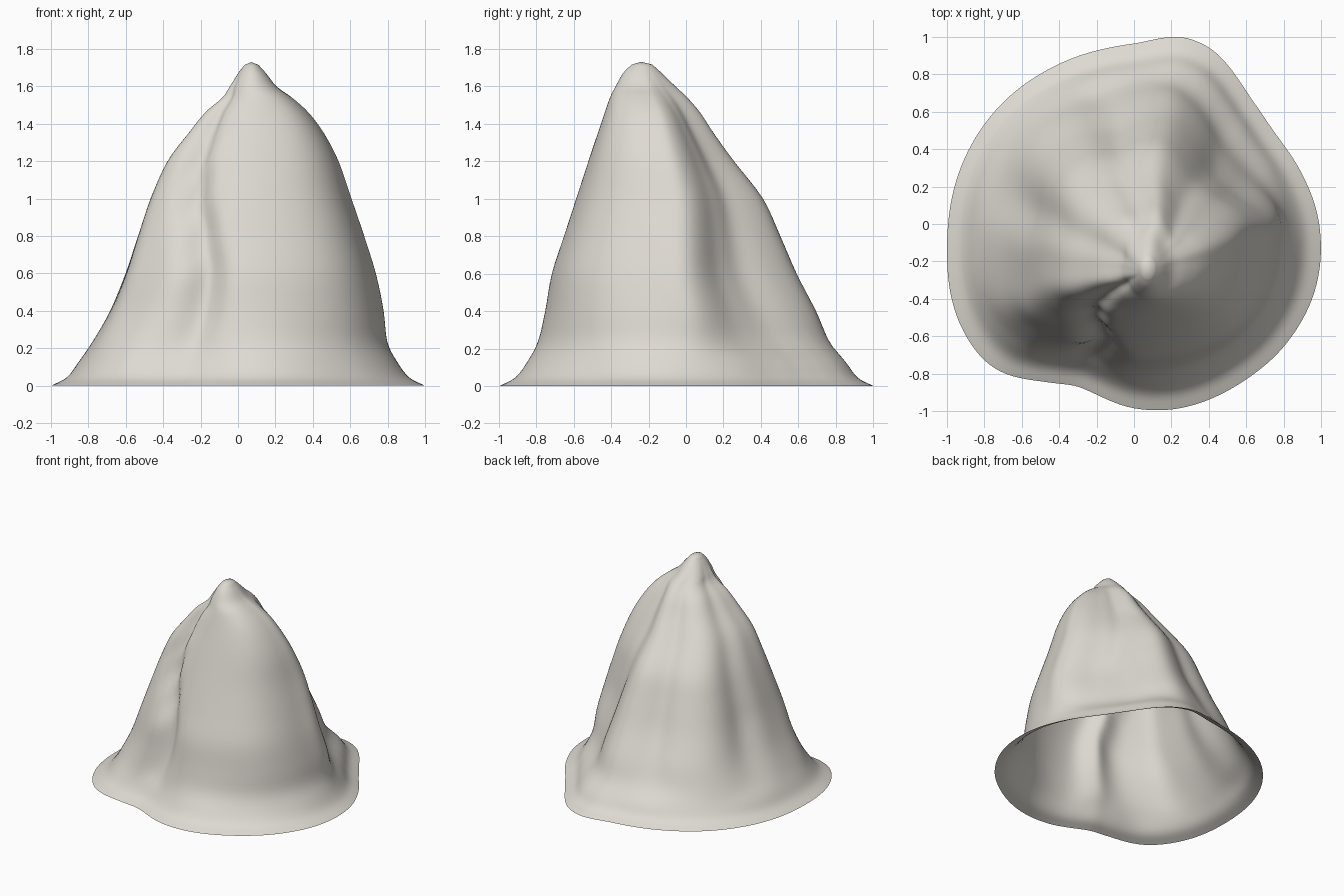
import bpy, bmesh, math

if "Cube" in bpy.data.objects:
    bpy.data.objects.remove(bpy.data.objects["Cube"])

# Outline of the brim seen from above: (angle in degrees, radius)
RIM = [(0, .99), (19, .93), (33, .897), (45, .912), (53, .947), (60, .99), (67, 1.025), (76, 1.03),
       (90, .965), (113, .945), (137, .955), (168, .98), (186, 1.005), (211, 1.075), (226, 1.072),
       (242, .96), (252, .92), (270, .985), (284, 1.015), (306, 1.025), (321, 1.035), (340, 1.03)]

# Body extents by height: (z, x min, x max, y min, y max)
BODY = [(.24, -.785, .785, -.785, .745), (.4, -.71, .76, -.75, .67), (.6, -.635, .715, -.715, .565),
        (.8, -.565, .655, -.65, .48), (1.0, -.49, .59, -.585, .39), (1.2, -.395, .525, -.52, .24),
        (1.35, -.275, .45, -.47, .135), (1.46, -.18, .37, -.433, .065), (1.54, -.085, .285, -.405, .0),
        (1.60, -.045, .205, -.375, -.06), (1.67, 0, .15, -.335, -.13), (1.715, .035, .11, -.29, -.18)]

# Folds: (angle, half width, relative depth, turn near the top); negative depth is a valley
FOLDS = [(5, 9, .04, 5), (24, 10, -.05, 8), (41, 20, -.2, 12), (78, 11, .06, 5), (104, 11, -.07, 5),
         (135, 14, .02, 0), (167, 16, -.12, 0), (190, 11, -.02, 0), (212, 11, .07, -8),
         (230, 13, .03, -18), (251, 9, -.13, -32), (318, 25, .05, 0)]


def hermite(pts, x):
    """Smooth curve through sorted (x, y) points."""
    for i in range(1, len(pts) - 2):
        if pts[i][0] <= x <= pts[i + 1][0]:
            break
    (x0, y0), (x1, y1), (x2, y2), (x3, y3) = pts[i - 1:i + 3]
    h = x2 - x1
    t = (x - x1) / h
    m1 = (y2 - y0) / (x2 - x0) * h
    m2 = (y3 - y1) / (x3 - x1) * h
    return ((2*t**3 - 3*t*t + 1) * y1 + (t**3 - 2*t*t + t) * m1
            + (3*t*t - 2*t**3) * y2 + (t**3 - t*t) * m2)


def ramp(lo, hi, v):
    """Smooth step from 0 at lo to 1 at hi."""
    t = min(1, max(0, (v - lo) / (hi - lo)))
    return t * t * (3 - 2 * t)


RIM_LOOP = ([(a - 360, r) for a, r in RIM[-2:]] + RIM + [(a + 360, r) for a, r in RIM[:3]])


def rim_radius(a):
    return hermite(RIM_LOOP, a)


def body_point(level, a):
    """Point on a folded elliptical cross-section."""
    z, x0, x1, y0, y1 = level
    f = min(1, max(0, (z - .05) / .45))
    t = math.radians(a)
    rx, ry = (x1 - x0) / 2, (y1 - y0) / 2
    r = 1 / math.hypot(math.cos(t) / rx, math.sin(t) / ry)
    fade = f * (1 - ramp(1.45, 1.73, z))
    turn = ramp(.5, 1.5, z)
    k = 1
    for fa, w, d, s in FOLDS:
        da = (a - fa - s * turn + 180) % 360 - 180
        k += d * fade * math.exp(-(da / w) ** 2)
    # low down, the body follows the shape of the brim
    k *= 1 + (1 - f) * (rim_radius(a) / .985 - 1)
    return ((x0 + x1) / 2 + r * k * math.cos(t), (y0 + y1) / 2 + r * k * math.sin(t), z)


def column(a):
    """Control points from the brim edge up to near the tip."""
    t = math.radians(a)
    R = rim_radius(a)
    pts = [(R * s * math.cos(t), R * s * math.sin(t), z)
           for s, z in ((1, 0), (.915, .045), (.85, .13))]
    return pts + [body_point(l, a) for l in BODY]


# Draped hollow cone: one open smooth sheet
N, SUB = 180, 4
bm = bmesh.new()
cols = []
for j in range(N):
    p = column(j * 360 / N)
    ext = [tuple(2 * u - v for u, v in zip(p[0], p[1]))] + p + \
          [tuple(2 * u - v for u, v in zip(p[-1], p[-2]))]
    line = []
    for s in range((len(p) - 1) * SUB + 1):
        co = [hermite([(i - 1, q[k]) for i, q in enumerate(ext)], s / SUB) for k in range(3)]
        co[2] = max(0, co[2])
        line.append(bm.verts.new(co))
    cols.append(line)
for j in range(N):
    a, b = cols[j], cols[(j + 1) % N]
    for s in range(len(a) - 1):
        bm.faces.new((a[s], b[s], b[s + 1], a[s + 1]))

# Rounded tip
tip = bm.verts.new((.07, -.24, 1.73))
for j in range(N):
    bm.faces.new((cols[j][-1], cols[(j + 1) % N][-1], tip))

mesh = bpy.data.meshes.new("draped_cloth")
bm.to_mesh(mesh)
bm.free()
cloth = bpy.data.objects.new("draped_cloth", mesh)
bpy.context.collection.objects.link(cloth)
for poly in mesh.polygons:
    poly.use_smooth = True

mat = bpy.data.materials.new("warm light grey")
mat.diffuse_color = (.73, .70, .645, 1)
mat.use_nodes = True
mat.node_tree.nodes["Principled BSDF"].inputs["Base Color"].default_value = mat.diffuse_color
mesh.materials.append(mat)
